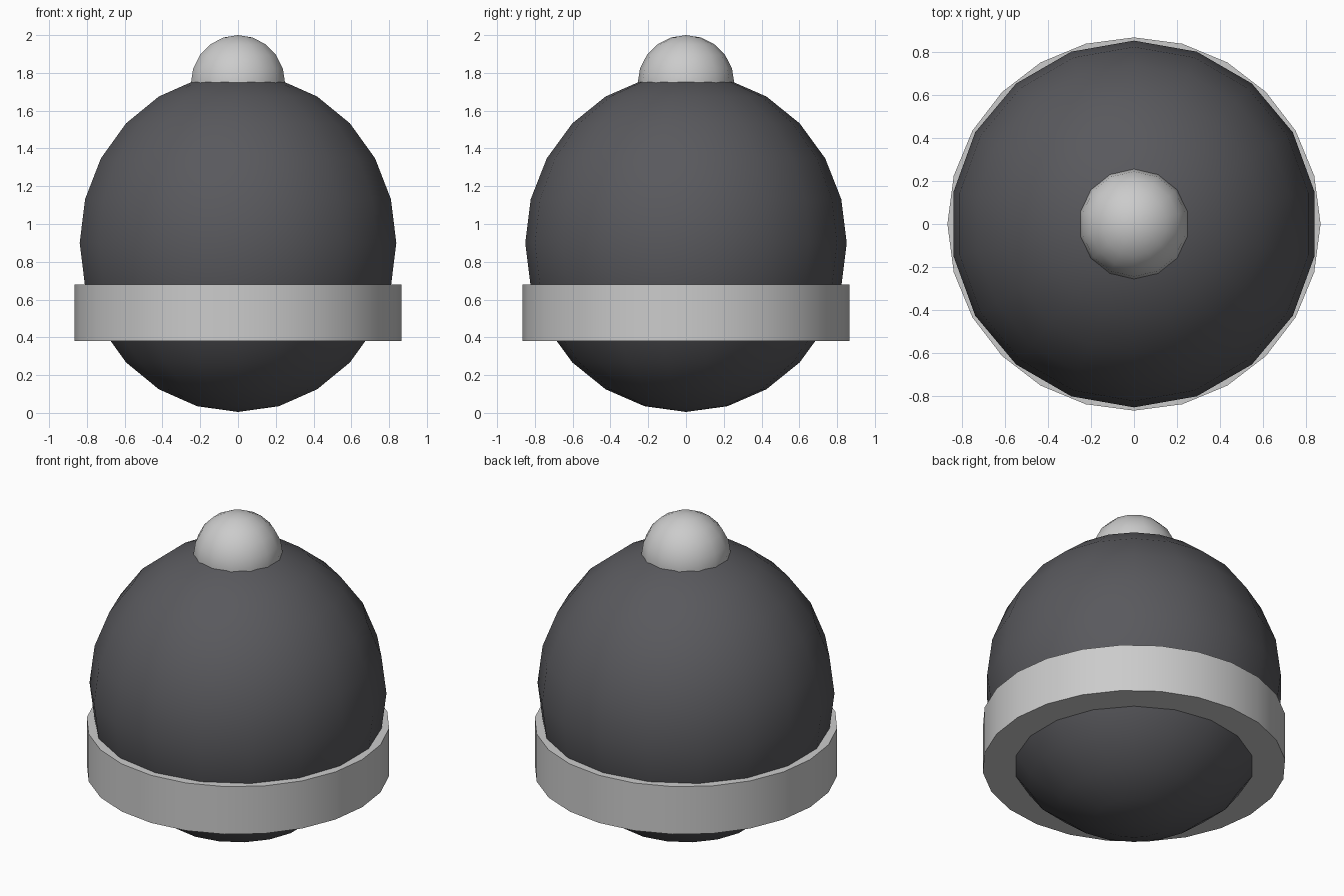
import bpy
from math import sin, cos, pi, radians

if "Cube" in bpy.data.objects:
    bpy.data.objects.remove(bpy.data.objects["Cube"])


def lathe(name, profile, sides, start=pi / 2):
    """Revolve (radius, z) points about z, closing both ends."""
    verts, faces, rings = [], [], []
    for r, z in profile:
        rings.append(len(verts))
        n = 1 if r < 1e-6 else sides
        for i in range(n):
            a = start + 2 * pi * i / sides
            verts.append((r * cos(a), r * sin(a), z))
    for k in range(len(profile) - 1):
        a, b = rings[k], rings[k + 1]
        for i in range(sides):
            j = (i + 1) % sides
            if profile[k][0] < 1e-6:
                faces.append((a, b + j, b + i))
            elif profile[k + 1][0] < 1e-6:
                faces.append((a + i, a + j, b))
            else:
                faces.append((a + i, a + j, b + j, b + i))
    if profile[0][0] > 1e-6:
        faces.append(tuple(reversed(range(sides))))
    if profile[-1][0] > 1e-6:
        faces.append(tuple(range(rings[-1], rings[-1] + sides)))
    mesh = bpy.data.meshes.new(name)
    mesh.from_pydata(verts, [], faces)
    obj = bpy.data.objects.new(name, mesh)
    bpy.context.collection.objects.link(obj)
    bpy.ops.object.select_all(action='DESELECT')
    obj.select_set(True)
    bpy.context.view_layer.objects.active = obj
    bpy.ops.object.shade_smooth_by_angle(angle=radians(35))
    return obj


def ball_profile(radius, half_height, centre_z, rings):
    pts = []
    for k in range(rings + 1):
        a = -pi / 2 + pi * k / rings
        pts.append((radius * cos(a), centre_z + half_height * sin(a)))
    return pts


# Dark egg-shaped body
body = lathe("body", ball_profile(0.851, 0.895, 0.90, 12), 18)
dark = bpy.data.materials.new("dark_shell")
dark.diffuse_color = (0.1, 0.1, 0.11, 1)
dark.use_nodes = True
dark.node_tree.nodes["Principled BSDF"].inputs["Base Color"].default_value = dark.diffuse_color
body.data.materials.append(dark)

# Grey band around the lower body
lathe("band", [(0.866, 0.38), (0.866, 0.68)], 24)

# Round knob on top
lathe("top_knob", ball_profile(0.256, 0.256, 1.744, 10), 14)
